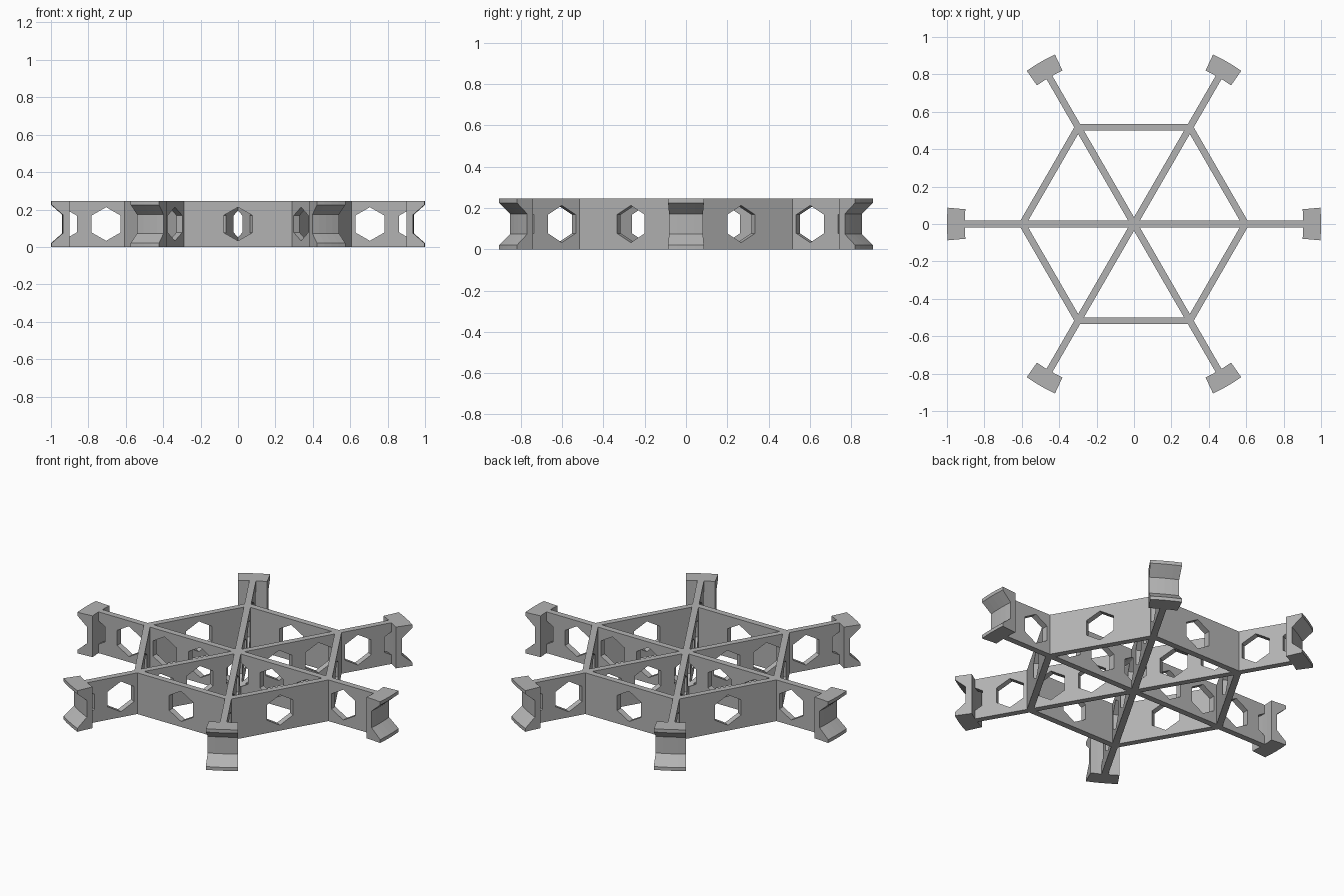
import bpy
import bmesh
from math import radians, cos, sin, pi
from mathutils import Matrix

cube = bpy.data.objects.get("Cube")
if cube:
    bpy.data.objects.remove(cube, do_unlink=True)

HEIGHT = 0.245
MID = HEIGHT / 2
WALL = 0.036        # plate thickness
HOLE = 0.09         # hexagon hole radius
PITCH = 0.235       # hole spacing along a spoke
RING = 0.597        # ring corner radius
SPOKE_END = 0.915

grey = bpy.data.materials.new("matte_grey")
grey.use_nodes = True
colour = (0.45, 0.45, 0.45, 1)
grey.diffuse_color = colour
grey.node_tree.nodes["Principled BSDF"].inputs["Base Color"].default_value = colour


def add_object(name, mesh):
    bm = bmesh.new()
    bm.from_mesh(mesh)
    bmesh.ops.remove_doubles(bm, verts=bm.verts, dist=1e-5)
    bmesh.ops.recalc_face_normals(bm, faces=bm.faces)
    for f in bm.faces:
        f.smooth = False
    bm.to_mesh(mesh)
    bm.free()
    mesh.materials.clear()
    mesh.materials.append(grey)
    obj = bpy.data.objects.new(name, mesh)
    bpy.context.scene.collection.objects.link(obj)
    return obj


def hexagon(cx):
    return [(cx + HOLE * sin(k * pi / 3), MID + HOLE * cos(k * pi / 3)) for k in range(6)]


def plate_mesh(name, outlines):
    """Upright plate along x, cut out by the inner outlines."""
    curve = bpy.data.curves.new(name, "CURVE")
    curve.dimensions = "2D"
    curve.fill_mode = "BOTH"
    curve.extrude = WALL / 2
    for pts in outlines:
        spline = curve.splines.new("POLY")
        spline.points.add(len(pts) - 1)
        for p, (x, y) in zip(spline.points, pts):
            p.co = (x, y, 0, 1)
        spline.use_cyclic_u = True
    temp = bpy.data.objects.new(name, curve)
    bpy.context.scene.collection.objects.link(temp)
    bpy.context.view_layer.update()
    deps = bpy.context.evaluated_depsgraph_get()
    mesh = bpy.data.meshes.new_from_object(temp.evaluated_get(deps))
    bpy.data.objects.remove(temp, do_unlink=True)
    bpy.data.curves.remove(curve)
    mesh.transform(Matrix.Rotation(pi / 2, 4, "X"))
    return mesh


# Spokes: three full diameters, holes along them, half a hole at each end
notch_x = 4 * PITCH - HOLE * cos(pi / 6)
notch_z = HOLE / 2
end_z = notch_z + (SPOKE_END - notch_x) * 0.577
right_end = [(SPOKE_END, 0), (SPOKE_END, MID - end_z), (notch_x, MID - notch_z),
             (notch_x, MID + notch_z), (SPOKE_END, MID + end_z), (SPOKE_END, HEIGHT)]
outline = right_end + [(-x, z) for x, z in reversed(right_end)]
holes = [hexagon(k * PITCH) for k in range(-3, 4)]
for i in range(3):
    mesh = plate_mesh("spoke", [outline] + holes)
    mesh.transform(Matrix.Rotation(i * pi / 3, 4, "Z"))
    add_object(f"spoke_{i + 1}", mesh)

# Hexagonal ring walls, one hole each
half = RING / 2
wall = [(-half, 0), (half, 0), (half, HEIGHT), (-half, HEIGHT)]
for i in range(6):
    mesh = plate_mesh("ring_wall", [wall, hexagon(0)])
    mesh.transform(Matrix.Rotation(i * pi / 3, 4, "Z")
                   @ Matrix.Translation((0, -RING * cos(pi / 6), 0)))
    add_object(f"ring_wall_{i + 1}", mesh)

# Grooved end pads: a profile swept through a short arc
lower = [(0.905, 0), (1.0, 0), (1.0, 0.02), (0.94, 0.073)]
profile = lower + [(r, HEIGHT - z) for r, z in reversed(lower)]
STEPS, HALF_ARC = 4, radians(5)
for i in range(6):
    bm = bmesh.new()
    rows = []
    for s in range(STEPS + 1):
        a = i * pi / 3 - HALF_ARC + 2 * HALF_ARC * s / STEPS
        rows.append([bm.verts.new((r * cos(a), r * sin(a), z)) for r, z in profile])
    n = len(profile)
    for a, b in zip(rows, rows[1:]):
        for k in range(n):
            bm.faces.new((a[k], a[(k + 1) % n], b[(k + 1) % n], b[k]))
    bm.faces.new(rows[0])
    bm.faces.new(rows[-1])
    mesh = bpy.data.meshes.new("end_pad")
    bm.to_mesh(mesh)
    bm.free()
    add_object(f"end_pad_{i + 1}", mesh)
